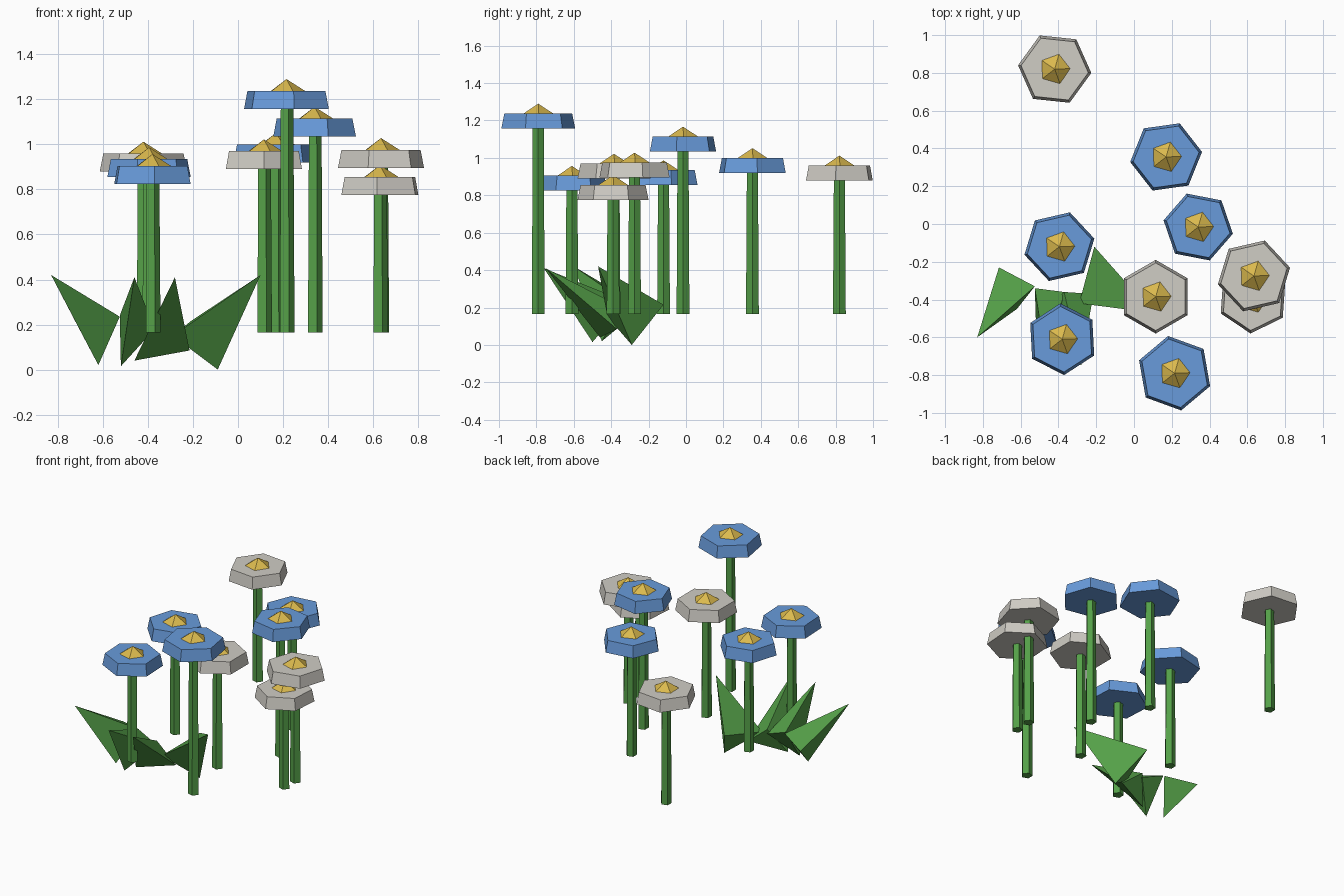
import bpy, bmesh
from math import radians
from mathutils import Matrix, Vector

cube = bpy.data.objects.get("Cube")
if cube:
    bpy.data.objects.remove(cube, do_unlink=True)


def make_material(name, rgb):
    mat = bpy.data.materials.new(name)
    mat.use_nodes = True
    mat.diffuse_color = (*rgb, 1)
    mat.node_tree.nodes["Principled BSDF"].inputs["Base Color"].default_value = (*rgb, 1)
    return mat


green = make_material("leaf green", (0.09, 0.35, 0.065))
blue = make_material("petal blue", (0.14, 0.33, 0.71))
white = make_material("petal white", (0.63, 0.61, 0.56))
gold = make_material("centre gold", (0.71, 0.49, 0.075))


def add_object(name, bm, mat):
    bmesh.ops.recalc_face_normals(bm, faces=bm.faces)
    mesh = bpy.data.meshes.new(name)
    bm.to_mesh(mesh)
    bm.free()
    mesh.materials.append(mat)
    obj = bpy.data.objects.new(name, mesh)
    bpy.context.collection.objects.link(obj)
    return obj


def frustum(name, mat, sides, r_low, r_high, z_low, z_high, x, y, turn=0):
    """Flat-sided tapered prism whose first corner points along +x plus turn."""
    bm = bmesh.new()
    bmesh.ops.create_cone(bm, cap_ends=True, segments=sides, radius1=r_low,
                          radius2=r_high, depth=z_high - z_low)
    # put the first corner on +x whatever the primitive's start angle
    bm.verts.ensure_lookup_table()
    first = max((v for v in bm.verts if v.co.z < 0), key=lambda v: v.co.x + v.co.y * 0.01)
    start = Vector((1, 0)).angle_signed(first.co.xy)
    spin = Matrix.Rotation(radians(turn) + start, 4, "Z")
    place = Matrix.Translation((x, y, (z_low + z_high) / 2))
    bmesh.ops.transform(bm, matrix=place @ spin, verts=bm.verts)
    return add_object(name, bm, mat)


STEM_BASE = 0.165
HEAD_HEIGHT = 0.08


def flower(label, petal, x, y, z, turn, radius=0.192):
    frustum(label + "_stem", green, 5, 0.036, 0.031, STEM_BASE, z + 0.02, x, y)
    frustum(label + "_petals", petal, 6, radius, radius - 0.016, z, z + HEAD_HEIGHT, x, y, turn)
    frustum(label + "_centre", gold, 5, 0.085, 0, z + HEAD_HEIGHT - 0.002,
            z + HEAD_HEIGHT + 0.052, x, y, 2)


# Flowers: petal colour, x, y, height of the head's underside, turn
flower("back_white", white, -0.42, 0.82, 0.88, -6, 0.195)
flower("back_blue", blue, 0.17, 0.355, 0.92, 8)
flower("tall_blue", blue, 0.34, -0.016, 1.035, -11, 0.187)
flower("left_blue", blue, -0.395, -0.12, 0.855, 13, 0.19)
flower("right_high_white", white, 0.635, -0.275, 0.896, 13, 0.196)
flower("right_low_white", white, 0.63, -0.39, 0.776, 26, 0.19)
flower("middle_white", white, 0.115, -0.385, 0.89, 30, 0.195)
flower("front_left_blue", blue, -0.38, -0.61, 0.825, 33, 0.19)
flower("front_tall_blue", blue, 0.215, -0.79, 1.158, -20, 0.2)


# Folded leaves: tip, outer corner, inner corner, foot
def leaf(name, *points):
    bm = bmesh.new()
    for p in points:
        bm.verts.new(p)
    bmesh.ops.convex_hull(bm, input=bm.verts)
    return add_object(name, bm, green)


leaf("left_leaf", (-0.83, -0.6, 0.42), (-0.715, -0.23, 0.2),
     (-0.525, -0.33, 0.235), (-0.62, -0.45, 0.02))
leaf("right_leaf", (0.1, -0.47, 0.42), (-0.21, -0.12, 0.215),
     (-0.29, -0.42, 0.15), (-0.09, -0.29, 0.0))
leaf("front_left_leaf", (-0.46, -0.76, 0.41), (-0.525, -0.34, 0.24),
     (-0.37, -0.36, 0.18), (-0.52, -0.5, 0.015))
leaf("front_right_leaf", (-0.28, -0.75, 0.41), (-0.215, -0.37, 0.085),
     (-0.37, -0.36, 0.21), (-0.46, -0.46, 0.04))
